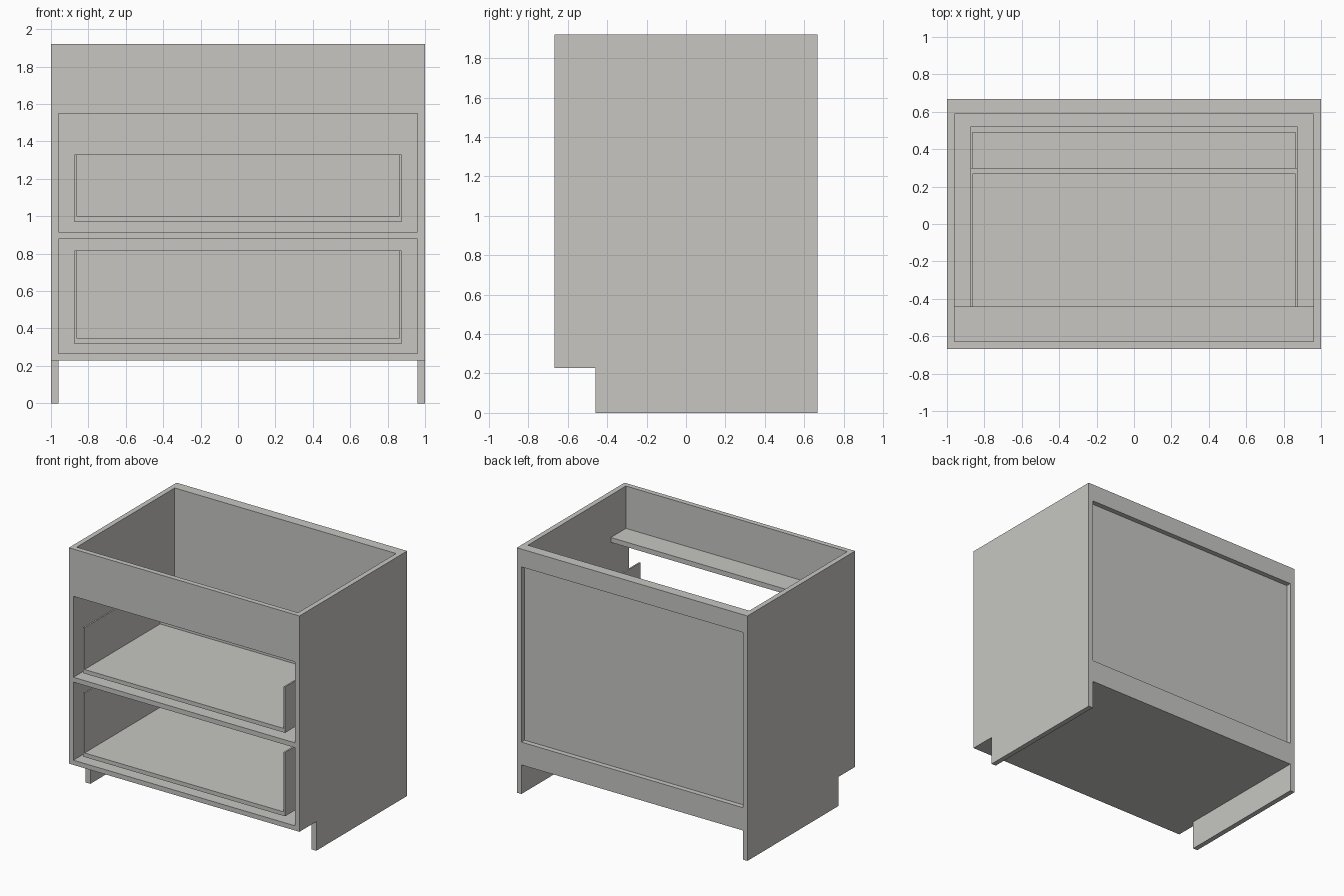
import bpy
import bmesh

if "Cube" in bpy.data.objects:
    bpy.data.objects.remove(bpy.data.objects["Cube"])

paint = bpy.data.materials.new("light warm grey")
paint.diffuse_color = (0.57, 0.565, 0.545, 1.0)
paint.use_nodes = True
paint.node_tree.nodes["Principled BSDF"].inputs["Base Color"].default_value = paint.diffuse_color


def finish(name, bm):
    """Turn a bmesh into a named, painted object."""
    bmesh.ops.recalc_face_normals(bm, faces=bm.faces)
    mesh = bpy.data.meshes.new(name)
    bm.to_mesh(mesh)
    bm.free()
    mesh.materials.append(paint)
    obj = bpy.data.objects.new(name, mesh)
    bpy.context.collection.objects.link(obj)
    return obj


def prism(name, outline, x0, x1):
    """Extrude a y-z outline from x0 to x1."""
    bm = bmesh.new()
    face = bm.faces.new([bm.verts.new((x0, y, z)) for y, z in outline])
    new = bmesh.ops.extrude_face_region(bm, geom=[face])["geom"]
    bmesh.ops.translate(bm, vec=(x1 - x0, 0, 0),
                        verts=[v for v in new if isinstance(v, bmesh.types.BMVert)])
    return finish(name, bm)


def board(name, x0, x1, y0, y1, z0, z1):
    return prism(name, [(y0, z0), (y1, z0), (y1, z1), (y0, z1)], x0, x1)


W, D, H = 1.0, 0.667, 1.92      # half width, half depth, height
T = 0.04                        # board thickness
IN = W - T                      # inner half width
BASE = 0.228                    # underside of the carcass

# Side panels with the toe-kick notch
side_outline = [(-0.458, 0), (D, 0), (D, H), (-D, H), (-D, BASE), (-0.458, BASE)]
for label, s in (("left", -1), ("right", 1)):
    prism(label + "_side_panel", side_outline, s * IN, s * W)

# Carcass floor, front rails and top front panel
board("floor_panel", -IN, IN, -D, D - T, BASE, 0.265)
board("middle_rail", -IN, IN, -D, -0.44, 0.877, 0.915)
board("upper_rail", -IN, IN, -D + T, -0.44, 1.55, 1.588)
board("front_panel", -IN, IN, -D, -D + T, 1.55, H)

# Recessed back panel with rails across its top and bottom
board("back_panel", -IN, IN, D - 2 * T, D - T, 0.265, H)
board("back_top_rail", -IN, IN, D - T, D, 1.78, H)
board("back_bottom_rail", -IN, IN, D - T, D, BASE, 0.407)

# Open-fronted drawers: thin sides, thick bottom and back
DW, DT = 0.875, 0.012
for label, z0, z1, back in (("lower", 0.316, 0.817, 0.52),
                            ("upper", 0.97, 1.33, 0.30)):
    floor = z0 + 0.032
    for side, s in (("left", -1), ("right", 1)):
        board(f"{label}_drawer_{side}_side", s * (DW - DT), s * DW, -D, back, z0, z1)
    board(label + "_drawer_bottom", -DW + DT, DW - DT, -D, back, z0, floor)
    board(label + "_drawer_back", -DW + DT, DW - DT, back - 0.032, back, floor, z1)
